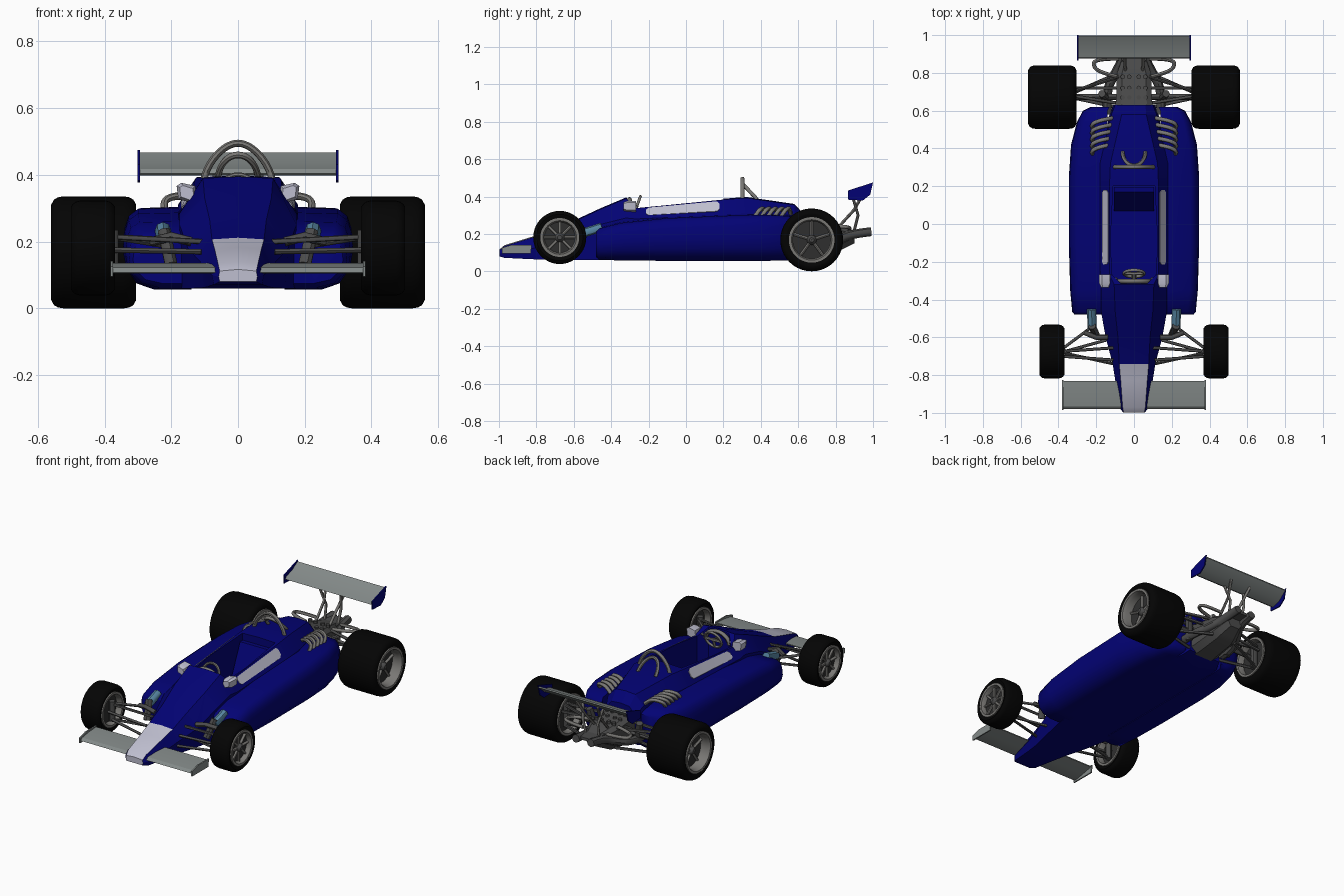
import bpy, bmesh, math
from math import sin, cos, pi

if "Cube" in bpy.data.objects:
    bpy.data.objects.remove(bpy.data.objects["Cube"])


def material(name, r, g, b):
    m = bpy.data.materials.new(name)
    m.diffuse_color = (r, g, b, 1)
    m.use_nodes = True
    m.node_tree.nodes["Principled BSDF"].inputs["Base Color"].default_value = m.diffuse_color
    return m


BLUE = material("navy_paint", .0008, .0008, .175)
WHITE = material("white_paint", .52, .52, .63)
WING = material("wing_grey", .23, .255, .25)
METAL = material("bare_metal", .19, .185, .175)
STEEL = material("dark_steel", .07, .07, .07)
SHADOW = material("blackened_steel", .028, .028, .028)
RUBBER = material("black_rubber", .0012, .0012, .0012)
CYAN = material("pale_blue", .10, .25, .38)


def finish(ob, angle=35):
    bpy.ops.object.select_all(action='DESELECT')
    ob.select_set(True)
    bpy.context.view_layer.objects.active = ob
    bpy.ops.object.shade_smooth_by_angle(angle=math.radians(angle))
    return ob


def build(name, verts, faces, mat, angle=35, mirror=False):
    if mirror:
        n = len(verts)
        verts = verts + [(-x, y, z) for x, y, z in verts]
        faces = faces + [[i + n for i in f] for f in faces]
    me = bpy.data.meshes.new(name)
    me.from_pydata(verts, [], faces)
    bm = bmesh.new()
    bm.from_mesh(me)
    bmesh.ops.recalc_face_normals(bm, faces=bm.faces)
    bm.to_mesh(me)
    bm.free()
    me.materials.append(mat)
    ob = bpy.data.objects.new(name, me)
    bpy.context.collection.objects.link(ob)
    return finish(ob, angle)


def loft(name, rings, mat, angle=35, mirror=False):
    n = len(rings[0])
    verts = [v for r in rings for v in r]
    faces = [[k * n + i, k * n + (i + 1) % n, (k + 1) * n + (i + 1) % n, (k + 1) * n + i]
             for k in range(len(rings) - 1) for i in range(n)]
    faces += [list(range(n)), list(range(len(verts) - n, len(verts)))]
    return build(name, verts, faces, mat, angle, mirror)


def prism(name, yz, x0, x1, mat, mirror=False):
    return loft(name, [[(x, y, z) for y, z in yz] for x in (x0, x1)], mat, 30, mirror)


def lathe(name, profile, c, mat, seg=40):
    n = len(profile)
    verts = [(c[0] + x, c[1] + r * cos(2 * pi * k / seg), c[2] + r * sin(2 * pi * k / seg))
             for k in range(seg) for r, x in profile]
    faces = [[k * n + i, k * n + (i + 1) % n, (k + 1) % seg * n + (i + 1) % n, (k + 1) % seg * n + i]
             for k in range(seg) for i in range(n)]
    return build(name, verts, faces, mat, 35, True)


def tubes(name, paths, r, mat, mirror=True, bend=False):
    cu = bpy.data.curves.new(name, 'CURVE')
    cu.dimensions = '3D'
    cu.bevel_depth, cu.bevel_resolution, cu.use_fill_caps = r, 2, True
    cu.materials.append(mat)
    for p in paths + ([[(-x, y, z) for x, y, z in q] for q in paths] if mirror else []):
        s = cu.splines.new('NURBS' if bend else 'POLY')
        s.points.add(len(p) - 1)
        for pt, v in zip(s.points, p):
            pt.co = (*v, 1)
        if bend:
            s.order_u, s.use_endpoint_u, s.resolution_u = 3, True, 5
    ob = bpy.data.objects.new(name, cu)
    bpy.context.collection.objects.link(ob)
    bpy.ops.object.select_all(action='DESELECT')
    ob.select_set(True)
    bpy.context.view_layer.objects.active = ob
    bpy.ops.object.convert(target='MESH')
    return finish(bpy.context.object, 45)


# central tub and nose: y, bottom half width, bottom z, waist x, waist z, top x, top z
tub = []
for y, wb, zb, wm, zm, wt, zt in [
        (-.998, .055, .08, .058, .095, .055, .112), (-.97, .072, .072, .078, .10, .06, .135),
        (-.83, .09, .065, .099, .12, .07, .178), (-.74, .105, .062, .113, .14, .078, .207),
        (-.60, .14, .06, .15, .18, .085, .266), (-.46, .17, .06, .175, .25, .10, .331),
        (-.32, .18, .06, .175, .285, .105, .39), (-.27, .18, .06, .18, .28, .13, .337),
        (.20, .18, .06, .18, .30, .13, .383), (.32, .18, .06, .18, .31, .125, .393),
        (.58, .13, .06, .12, .30, .065, .355), (.63, .11, .08, .10, .25, .06, .30)]:
    half = [(0, zb), (wb, zb), (wm, zm), (wt, zt), (0, zt + .005)]
    tub.append([(x, y, z) for x, z in half + [(-x, z) for x, z in half[-2:0:-1]]])
tub_ob = loft("body_tub", tub, BLUE, 25)
tub_ob.data.materials.append(WHITE)
for f in tub_ob.data.polygons:
    if f.center.y < -.75 and abs(f.center.x) < .045 and f.normal.z > -.5:
        f.material_index = 1

# cockpit opening
plan = [(.07, -.315), (.115, -.27), (.125, -.1), (.11, .2)]
plan += [(-x, y) for x, y in plan[::-1]]
cutter = loft("cockpit_cutter", [[(x, y, z) for x, y in plan] for z in (.11, .6)], BLUE)
mod = tub_ob.modifiers.new("cockpit", 'BOOLEAN')
mod.operation, mod.object, mod.solver = 'DIFFERENCE', cutter, 'EXACT'
bpy.context.view_layer.objects.active = tub_ob
bpy.ops.object.modifier_apply(modifier="cockpit")
bpy.data.objects.remove(cutter)
finish(tub_ob, 25)

# side pods: y, outer width, bottom z, top z
pods = []
for y, w, zb, zt in [(-.48, .315, .075, .215), (-.465, .327, .062, .232), (-.35, .338, .058, .262),
                     (-.1, .345, .056, .288), (.25, .345, .056, .302), (.42, .333, .056, .305),
                     (.54, .302, .058, .30), (.60, .27, .062, .29), (.62, .23, .08, .27)]:
    inner, h = min(.14, w - .1), zt - zb
    pods.append([(x, y, z) for x, z in [
        (inner, zb), (w * .72, zb), (w * .88, zb + h * .08), (w * .97, zb + h * .27), (w, zb + h * .5),
        (w * .985, zb + h * .75), (w * .95, zb + h * .9), (w * .87, zt - .004), (inner, zt)]])
loft("side_pods", pods, BLUE, 40, True)

# white stripes beside the cockpit, with chamfered ends
stripe = []
for y, t0, t1 in ((-.215, .4, .72), (-.2, .25, .9), (.165, .25, .9), (.18, .4, .72)):
    k = (y + .27) / .47
    a, b = (.18, .28 + .02 * k), (.13, .337 + .046 * k)
    edge = [(a[0] + (b[0] - a[0]) * t, a[1] + (b[1] - a[1]) * t) for t in (t0, t1)]
    stripe.append([(x + d, y, z + d) for (x, z), d in
                   ((edge[0], -.002), (edge[0], .003), (edge[1], .003), (edge[1], -.002))])
loft("cockpit_stripes", stripe, WHITE, 30, True)

# seat, steering wheel, dashboard hoop
prism("seat", [(.07, .12), (.195, .12), (.195, .345), (.17, .345)], -.105, .105, BLUE)
ring = [(.054 * cos(2 * pi * k / 24), -.262 + .018 * sin(2 * pi * k / 24), .35 + .05 * sin(2 * pi * k / 24))
        for k in range(25)]
tubes("steering_wheel", [ring, [(-.05, -.262, .35), (.05, -.262, .35)],
                         [(0, -.262, .35), (0, -.28, .30)]], .008, METAL, False)
tubes("steering_column", [[(0, -.262, .35), (0, -.34, .33)]], .012, STEEL, False)
tubes("dashboard_hoop", [[(.08 * cos(pi * i / 12), -.302, .325 + .06 * sin(pi * i / 12)) for i in range(13)]],
      .012, METAL, False)

# mirrors
loft("mirrors", [[(.153 + x * s, y, .346 + z * s + x * .2) for x, z in
                  ((-.031, -.017), (-.018, -.027), (.026, -.024), (.031, .015), (.017, .027), (-.025, .026))]
                 for y, s in ((-.335, .7), (-.315, 1), (-.268, 1))], WHITE, 30, True)
tubes("mirror_stalks", [[(.09, -.29, .35), (.14, -.3, .335)]], .008, METAL)

# roll hoops
arc = [i * pi / 16 for i in range(17)]
tubes("roll_hoop", [[(.108, .3, .37)] + [(.1 * cos(a) * (1 - .25 * sin(a)), .302, .395 + .1 * sin(a)) for a in arc]
                    + [(-.108, .3, .37)]], .011, METAL, False)
tubes("roll_hoop_brace", [[(.06 * cos(a), .38 - .07 * sin(a), .385 + .075 * sin(a)) for a in arc]],
      .01, METAL, False)

# wheels: label, centre, half width, tyre radius, rim radius, dish depth, spokes
for label, c, o, R, r, dish, spokes, soft in [("front", (.435, -.675, .181), .066, .142, .1, .028, 8, .6),
                                              ("rear", (.4325, .672, .168), .1275, .168, .118, .06, 5, .85)]:
    side = [(r, .01), (r + .02, 0), (R - .03 * soft, 0), (R - .01, .01 * soft), (R - .003, .024 * soft),
            (R, .045 * soft)]
    lathe(label + "_tyres", [(a, x - o) for a, x in side] + [(a, o - x) for a, x in side[::-1]], c, RUBBER)
    rim = [(r + .004, 0), (r - .01, 0), (r - .018, .02)]
    lathe(label + "_rims", [(a, x - o) for a, x in rim] + [(a, o - x) for a, x in rim[::-1]], c, METAL)
    d = o - dish
    lathe(label + "_rim_discs", [(.001, .035 - o), (r - .01, .035 - o), (r - .01, d), (.001, d)], c, SHADOW)
    lathe(label + "_hubs", [(.001, d - .01), (.028, d - .01), (.025, d + .012), (.012, d + .026), (.001, d + .026)],
          c, STEEL, 16)
    tubes(label + "_spokes", [[(c[0] + d + .005, c[1] + q * cos(2 * pi * k / spokes + pi / 2),
                                c[2] + q * sin(2 * pi * k / spokes + pi / 2))
                               for q in (.015, r - .012)] for k in range(spokes)], .008, METAL)

# front wing
prism("front_wing", [(-.98, .108), (-.965, .122), (-.9, .132), (-.83, .136), (-.83, .13), (-.9, .116),
                     (-.965, .104)], .045, .378, WING, True)
prism("front_wing_endplates", [(-.985, .095), (-.83, .095), (-.825, .142), (-.93, .142), (-.985, .125)],
      .374, .382, WING, True)

# rear wing
prism("rear_wing", [(.875, .405), (.885, .418), (.94, .436), (.995, .468), (.998, .46), (.945, .415),
                    (.89, .398)], -.297, .297, WING)
prism("rear_wing_endplates", [(.866, .383), (.945, .378), (.985, .41), (1, .475), (.866, .432)],
      .294, .301, BLUE, True)
tubes("rear_wing_struts", [[(.045, .80, .22), (.05, .90, .33), (.07, .95, .42)],
                           [(.045, .90, .22), (.05, .92, .3), (.07, .89, .402)]], .008, METAL)

# gearbox and tail
loft("gearbox", [[(x * w, y, z) for x, z in ((-1, z0 + .03), (-.6, z0), (.6, z0), (1, z0 + .03),
                                            (1, z1 - .02), (.7, z1), (-.7, z1), (-1, z1 - .02))]
                 for y, w, z0, z1 in ((.58, .105, .07, .28), (.66, .095, .08, .26), (.80, .09, .10, .245),
                                      (.84, .075, .12, .235), (.90, .05, .15, .22))], STEEL, 25)
tubes("gearbox_bolts", [[(x, y, .235), (x, y, .262)] for x in (.025, .06) for y in (.67, .72, .78)], .012, STEEL)
prism("tail_support", [(.86, .205), (.97, .205), (.97, .222), (.86, .222)], -.06, .06, STEEL)
tubes("tailpipes", [[(.14, .58, .14), (.15, .70, .14), (.10, .80, .16), (.055, .88, .2), (.05, .99, .212)]],
      .024, STEEL, True, True)
tubes("rear_crossbar", [[(.09, .78, .24), (.17, .80, .24), (.215, .83, .24), (.21, .875, .235), (.08, .875, .23)]],
      .01, METAL, True, True)

# exhaust headers poking through the engine cover
tubes("exhaust_headers", [[(.115, y, .305), (.145, y - .005, .335), (.19, y - .015, .338), (.23, y - .035, .32),
                           (.215, y - .06, .28)] for y in (.42, .455, .49, .525, .56)], .011, METAL, True, True)

# front suspension
tubes("front_wishbones", [[(.11, -.74, .115), (.385, -.68, .125)], [(.13, -.61, .115), (.385, -.68, .125)],
                          [(.10, -.655, .20), (.385, -.675, .215)], [(.23, -.55, .19), (.385, -.665, .215)],
                          [(.11, -.72, .17), (.385, -.70, .175)]], .008, STEEL)
tubes("front_uprights", [[(.376, -.675, .115), (.376, -.675, .235)]], .018, STEEL)
tubes("front_rockers", [[(.14, -.60, .20), (.20, -.60, .215), (.26, -.575, .20)]], .014, STEEL)
tubes("front_dampers", [[(.20, -.59, .13), (.222, -.54, .232)]], .02, STEEL)
tubes("front_reservoirs", [[(.222, -.55, .205), (.225, -.45, .236)]], .024, CYAN)

# rear suspension
tubes("rear_wishbones", [[(.08, .78, .23), (.33, .70, .235)], [(.09, .64, .22), (.33, .68, .235)],
                         [(.08, .80, .12), (.33, .69, .105)], [(.10, .62, .10), (.33, .67, .105)],
                         [(.08, .72, .22), (.33, .72, .2)]], .009, STEEL)
tubes("drive_shafts", [[(.07, .672, .17), (.36, .672, .168)]], .015, STEEL)
tubes("rear_uprights", [[(.322, .685, .10), (.322, .685, .24)]], .02, STEEL)
tubes("rear_dampers", [[(.14, .66, .12), (.17, .69, .25)]], .02, STEEL)
